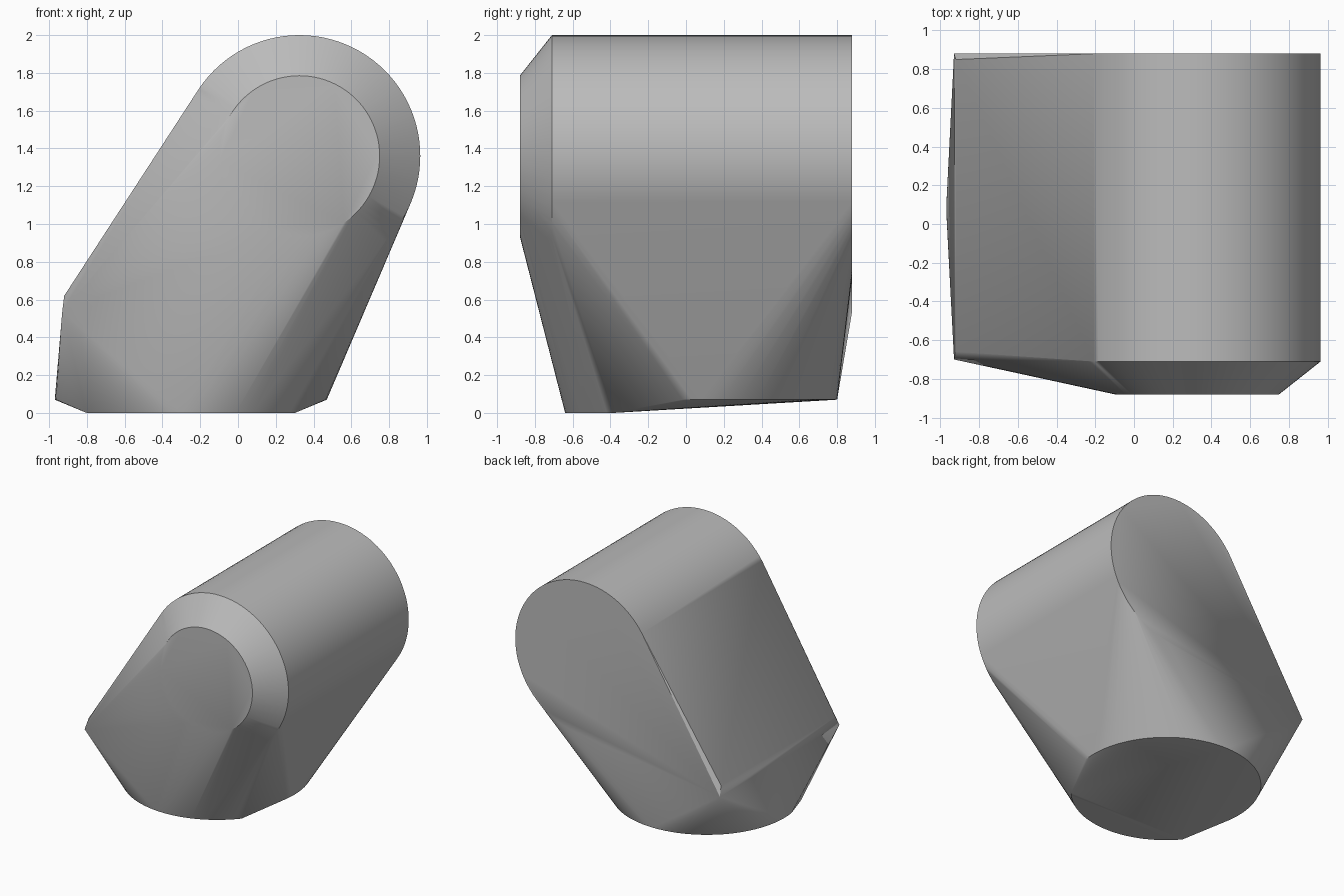
import bpy
import bmesh
from math import sin, cos, radians, tau

if "Cube" in bpy.data.objects:
    bpy.data.objects.remove(bpy.data.objects["Cube"])

grey = bpy.data.materials.new("plain grey")
grey.use_nodes = True
colour = (0.5, 0.5, 0.5, 1)
grey.diffuse_color = colour
grey.node_tree.nodes["Principled BSDF"].inputs["Base Color"].default_value = colour


def barrel_ring(radius, y, count=96):
    """Upright circle across the barrel axis."""
    return [(0.325 + radius * cos(tau * i / count), y,
             1.36 + radius * sin(tau * i / count)) for i in range(count)]


def base_arc(start, end, z, count):
    """Part of the round foot, at one height."""
    angles = [radians(start + (end - start) * i / count) for i in range(count + 1)]
    return [(-0.25 + 0.72 * cos(a), 0.08 + 0.72 * sin(a), z) for a in angles]


# Barrel with a chamfered front
points = barrel_ring(0.64, 0.88) + barrel_ring(0.64, -0.71) + barrel_ring(0.425, -0.88)

# Foot: raised rear arc and lower front arc
points += base_arc(-8, 188, 0.07, 48) + base_arc(220, 320, 0, 26)

# Side ridge with clipped corners
points += [(-0.92, -0.66, 0.62), (-0.92, 0.85, 0.62),
           (-0.93, -0.70, 0.54), (-0.93, 0.88, 0.54)]

# Stretch one convex skin over the barrel, foot and ridge
bm = bmesh.new()
for p in points:
    bm.verts.new(p)
bmesh.ops.convex_hull(bm, input=bm.verts[:])
loose = [v for v in bm.verts if not v.link_faces]
bmesh.ops.delete(bm, geom=loose, context="VERTS")
bmesh.ops.dissolve_limit(bm, angle_limit=radians(0.2), verts=bm.verts[:], edges=bm.edges[:])
bmesh.ops.recalc_face_normals(bm, faces=bm.faces[:])
mesh = bpy.data.meshes.new("hull_body")
bm.to_mesh(mesh)
bm.free()

body = bpy.data.objects.new("hull_body", mesh)
bpy.context.collection.objects.link(body)
mesh.materials.append(grey)
bpy.context.view_layer.objects.active = body
body.select_set(True)
bpy.ops.object.shade_smooth_by_angle(angle=radians(30))
